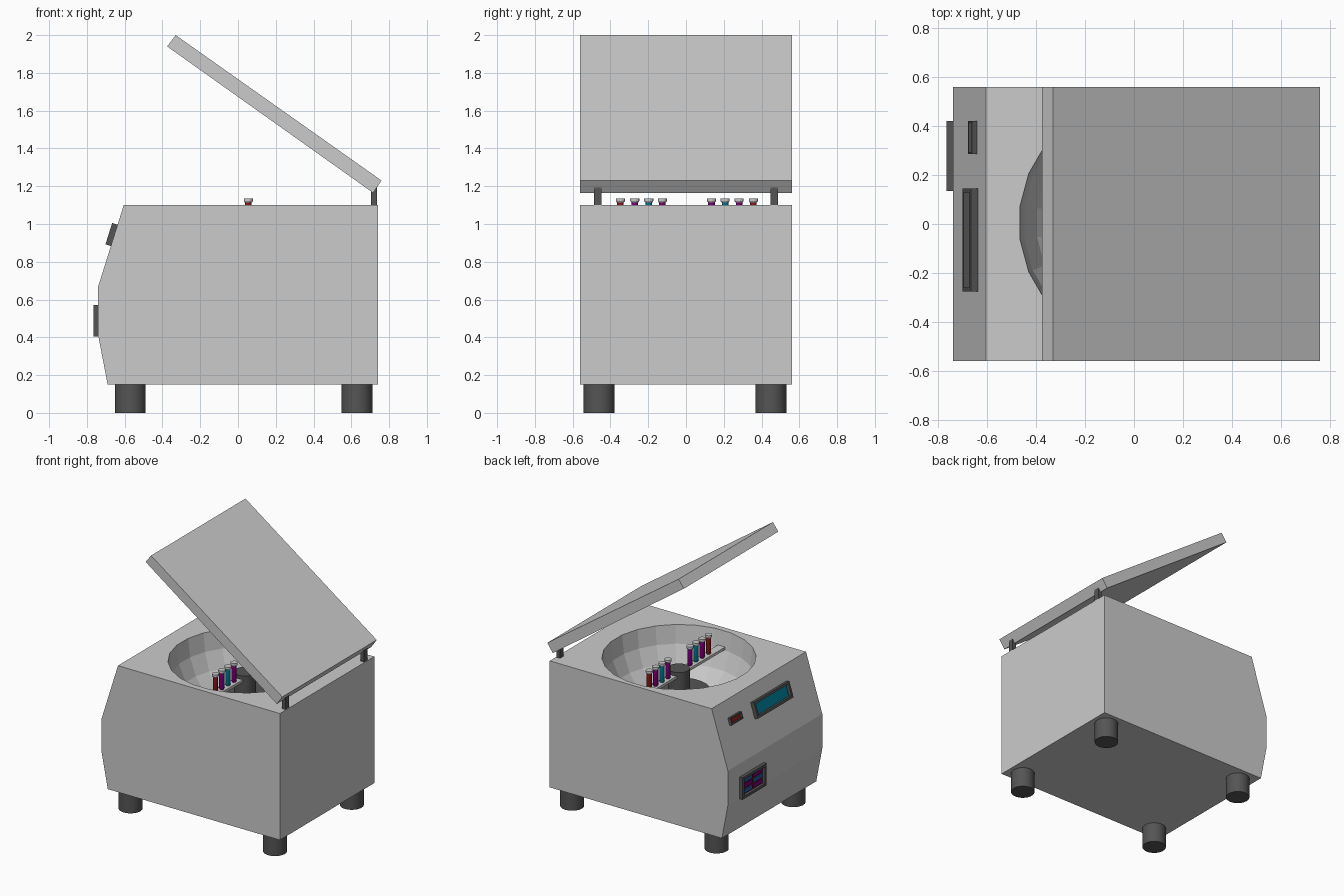
import bpy, bmesh, math
from mathutils import Vector, Matrix

if "Cube" in bpy.data.objects:
    bpy.data.objects.remove(bpy.data.objects["Cube"])


def material(name, r, g, b):
    m = bpy.data.materials.new(name)
    m.diffuse_color = (r, g, b, 1)
    m.use_nodes = True
    m.node_tree.nodes["Principled BSDF"].inputs["Base Color"].default_value = m.diffuse_color
    return m


DARK = material("dark_grey", 0.09, 0.09, 0.09)
TEAL = material("teal", 0.0, 0.2, 0.32)
RED = material("red", 0.25, 0.01, 0.01)
PURPLE = material("purple", 0.2, 0.0, 0.2)
BLUE = material("blue", 0.02, 0.1, 0.35)


def finish(name, bm, mat=None):
    bmesh.ops.recalc_face_normals(bm, faces=bm.faces)
    me = bpy.data.meshes.new(name)
    bm.to_mesh(me)
    bm.free()
    ob = bpy.data.objects.new(name, me)
    bpy.context.collection.objects.link(ob)
    if mat:
        me.materials.append(mat)
    return ob


def prism(name, profile, y0, y1, mat=None):
    """Extrude an x-z outline along y."""
    bm = bmesh.new()
    face = bm.faces.new([bm.verts.new((x, y0, z)) for x, z in profile])
    ext = bmesh.ops.extrude_face_region(bm, geom=[face])["geom"]
    verts = [v for v in ext if isinstance(v, bmesh.types.BMVert)]
    bmesh.ops.translate(bm, verts=verts, vec=(0, y1 - y0, 0))
    return finish(name, bm, mat)


def lathe(name, profile, x, y, sides, mat=None, smooth=False):
    """Closed solid of revolution from (radius, z) pairs."""
    bm = bmesh.new()
    rings = []
    for r, z in profile:
        angles = [2 * math.pi * (i + 0.5) / sides for i in range(sides)]
        rings.append([bm.verts.new((x + r * math.cos(a), y + r * math.sin(a), z)) for a in angles])
    for a, b in zip(rings, rings[1:]):
        for i in range(sides):
            j = (i + 1) % sides
            f = bm.faces.new((a[i], a[j], b[j], b[i]))
            f.smooth = smooth
    bm.faces.new(rings[0])
    bm.faces.new(rings[-1])
    return finish(name, bm, mat)


def box(name, centre, size, mat=None, frame=Matrix()):
    bm = bmesh.new()
    bmesh.ops.create_cube(bm, size=1)
    bm.transform(frame @ Matrix.Translation(centre) @ Matrix.Diagonal((*size, 1)))
    return finish(name, bm, mat)


def bezel(name, y0, y1, height, depth, rim, frame):
    """Four dark bars around a recessed area; local z runs up the face, -x points out."""
    yc, w = (y0 + y1) / 2, y1 - y0
    for s, end in ((-1, "lower"), (1, "upper")):
        box(f"{name}_{end}", (-depth / 2, yc, s * (height - rim) / 2), (depth, w, rim), DARK, frame)
    for s, end in ((-1, "front"), (1, "back")):
        box(f"{name}_{end}", (-depth / 2, yc + s * (w - rim) / 2, 0), (depth, rim, height - 2 * rim), DARK, frame)


CX, CY, R = 0.055, 0.005, 0.525

# Housing with a faceted bowl cut into it
body = prism("housing", [(-0.69, 0.15), (0.74, 0.15), (0.74, 1.10), (-0.605, 1.10),
                         (-0.74, 0.67), (-0.74, 0.41)], -0.56, 0.56)
bowl = [(R, 1.2)] + [(R * math.cos(math.radians(a)), 1.1 - R * math.sin(math.radians(a)))
                     for a in (0, 15, 30, 45)]
cutter = lathe("bowl_cutter", bowl, CX, CY, 24)
mod = body.modifiers.new("bowl", "BOOLEAN")
mod.operation, mod.solver, mod.object = "DIFFERENCE", "EXACT", cutter
bpy.context.view_layer.objects.active = body
bpy.ops.object.modifier_apply(modifier=mod.name)
bpy.data.objects.remove(cutter)

# Open lid and its hinge posts
prism("lid", [(-0.33, 2.0), (-0.375, 1.94), (0.715, 1.165), (0.76, 1.23)], -0.56, 0.56)
for s in (-1, 1):
    box("hinge_post", (0.72, s * 0.467, 1.145), (0.03, 0.04, 0.1), DARK)

# Feet
for x in (-0.57, 0.63):
    for y in (-0.46, 0.45):
        lathe("foot", [(0.082, 0), (0.082, 0.155)], x, y, 32, DARK, True)

# Rotor: base disc, hub and cross bar
lathe("rotor_base", [(0.22, 0.72), (0.22, 0.845)], CX, CY, 24, DARK)
lathe("rotor_hub", [(0.075, 0.84), (0.075, 1.017)], CX, CY, 24, DARK, True)
box("rotor_bar", (CX, CY, 0.98), (0.06, 1.01, 0.02))

# Sample tubes with caps
for s in (-1, 1):
    for d, mat in ((0.352, RED), (0.276, PURPLE), (0.202, TEAL), (0.13, PURPLE)):
        y = CY + s * d
        lathe("tube", [(0.012, 0.985), (0.018, 1.0), (0.018, 1.116)], CX, y, 12, mat, True)
        lathe("tube_cap", [(0.019, 1.113), (0.025, 1.122), (0.025, 1.136)], CX, y, 12)

# Display and warning light on the sloped face
tilt = Matrix.Rotation(math.atan2(0.135, 0.43), 4, "Y")


def on_slope(z):
    return Matrix.Translation((-0.74 + (z - 0.67) * 0.135 / 0.43, 0, z)) @ tilt


bezel("display_frame", -0.275, 0.145, 0.118, 0.03, 0.016, on_slope(0.94))
box("display_screen", (0, -0.065, 0), (0.01, 0.40, 0.10), TEAL, on_slope(0.94))
bezel("light_frame", 0.285, 0.42, 0.052, 0.022, 0.008, on_slope(0.96))
box("warning_light", (0, 0.3525, 0), (0.012, 0.125, 0.042), RED, on_slope(0.96))

# Keypad on the upright face
keypad = Matrix.Translation((-0.74, 0, 0.488))
bezel("keypad_frame", 0.135, 0.42, 0.165, 0.025, 0.02, keypad)
box("keypad_plate", (0, 0.2775, 0), (0.01, 0.26, 0.14), RED, keypad)
for row in range(3):
    for col in range(2):
        mat = BLUE if (row + col) % 2 else PURPLE
        box("key", (-0.005, 0.2775 + (col - 0.5) * 0.118, (row - 1) * 0.04), (0.012, 0.105, 0.03), mat, keypad)
